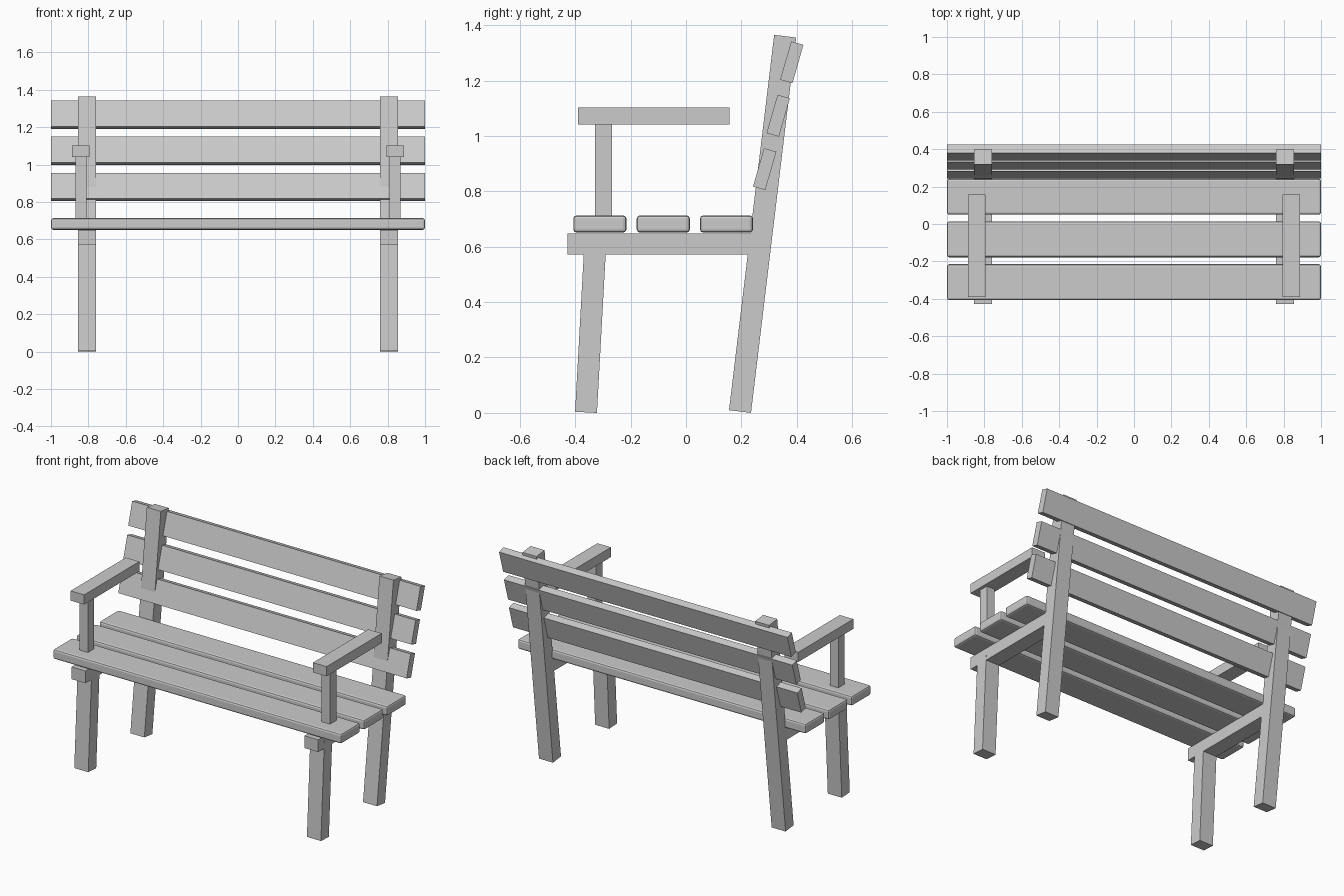
import bpy, math
from mathutils import Vector

if "Cube" in bpy.data.objects:
    bpy.data.objects.remove(bpy.data.objects["Cube"])


def box(name, center, size, tilt=0.0, bevel=0.0):
    """Box of given size, tilted backwards (towards +y) by tilt radians."""
    bpy.ops.mesh.primitive_cube_add(size=1, location=center)
    ob = bpy.context.object
    ob.name = name
    ob.scale = size
    ob.rotation_euler = (-tilt, 0, 0)
    bpy.ops.object.transform_apply(location=False, rotation=False, scale=True)
    if bevel:
        m = ob.modifiers.new("rounded_edges", 'BEVEL')
        m.width = bevel
        m.segments = 2
    return ob


def post(name, x, bottom, top, width, depth):
    """Leaning square post between two (y, z) points."""
    b, t = Vector((x, *bottom)), Vector((x, *top))
    d = t - b
    return box(name, (b + t) / 2, (width, depth, d.length), math.atan2(d.y, d.z))


# seat planks with softened edges
for i, y in enumerate((-0.311, -0.082, 0.146)):
    box(f"seat_plank_{i + 1}", (0, y, 0.682), (2.0, 0.192, 0.062), bevel=0.012)

# tilted back planks
for i in range(3):
    box(f"back_plank_{i + 1}", (0, 0.284 + 0.049 * i, 0.880 + 0.193 * i),
        (2.0, 0.046, 0.144), tilt=math.radians(16))

# side frames, mirrored left and right
for side, s in (("left", -1), ("right", 1)):
    x = 0.807 * s
    post(f"front_leg_{side}", x, (-0.361, 0.002), (-0.327, 0.62), 0.097, 0.079)
    post(f"back_leg_{side}", x, (0.195, 0.005), (0.358, 1.360), 0.097, 0.080)
    box(f"seat_rail_{side}", (x, -0.081, 0.610), (0.096, 0.692, 0.077))
    box(f"arm_support_{side}", (0.840 * s, -0.298, 0.876), (0.059, 0.062, 0.336))
    box(f"armrest_{side}", (0.841 * s, -0.117, 1.072), (0.094, 0.547, 0.061))
